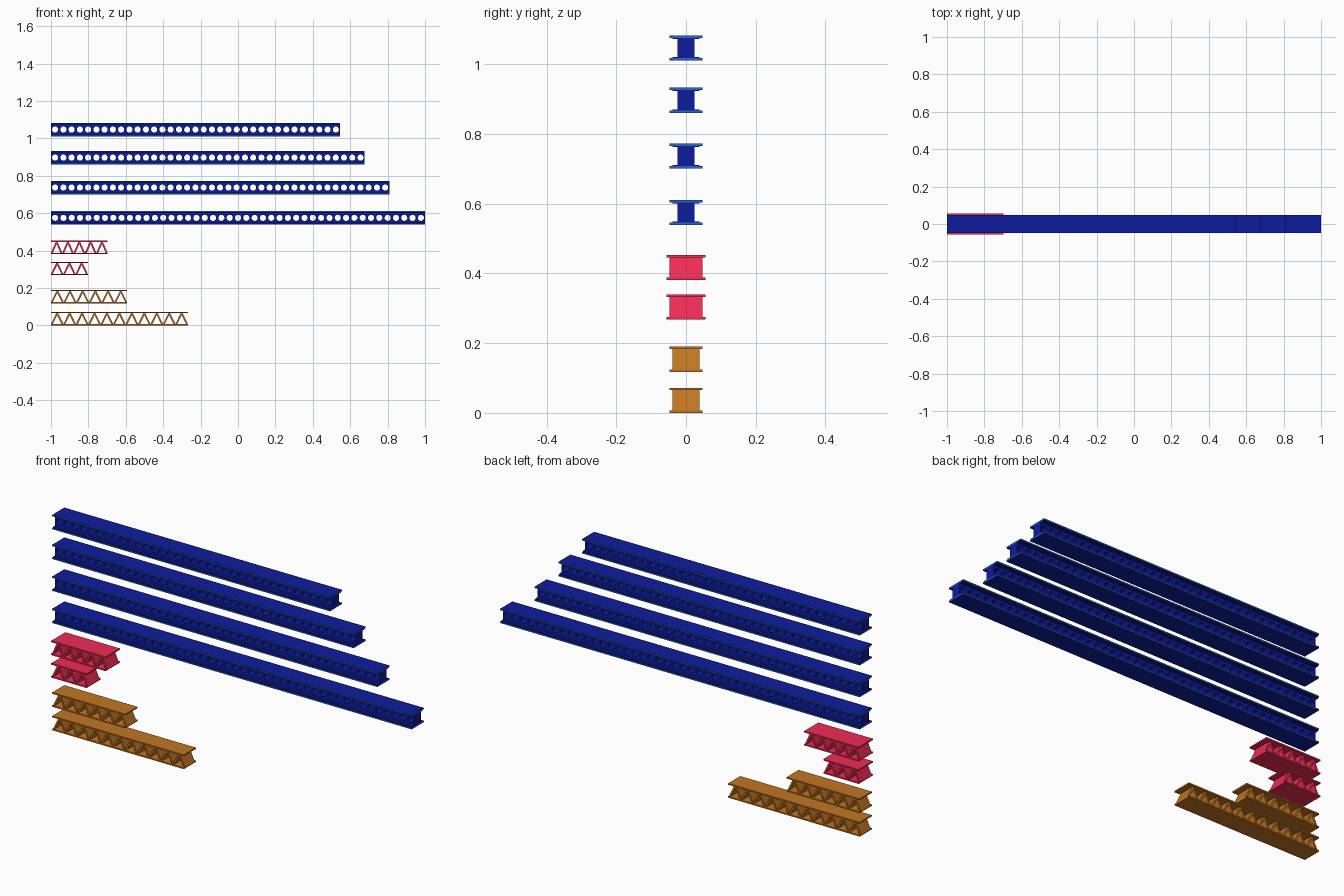
import bpy, bmesh, math

if "Cube" in bpy.data.objects:
    bpy.data.objects.remove(bpy.data.objects["Cube"])

def material(name, rgb):
    m = bpy.data.materials.new(name)
    m.diffuse_color = (*rgb, 1)
    m.use_nodes = True
    m.node_tree.nodes["Principled BSDF"].inputs["Base Color"].default_value = m.diffuse_color
    return m

BLUE = material("blue_paint", (0.004, 0.012, 0.34))
EDGE = material("blue_edge", (0.025, 0.13, 0.55))
RED = material("red_paint", (0.86, 0.025, 0.09))
OCHRE = material("ochre_paint", (0.53, 0.18, 0.016))

H = 0.072      # beam height
T = 0.007      # flange thickness
X0 = -1.0      # common left end

def prism(bm, profile, half_w):
    """Extrude an x-z outline across y."""
    front = [bm.verts.new((x, -half_w, z)) for x, z in profile]
    back = [bm.verts.new((x, half_w, z)) for x, z in profile]
    n = len(profile)
    faces = [bm.faces.new(front), bm.faces.new(back[::-1])]
    for i in range(n):
        j = (i + 1) % n
        faces.append(bm.faces.new((front[i], back[i], back[j], front[j])))
    return faces

def slab(bm, x0, x1, z0, z1, half_w):
    return prism(bm, [(x0, z0), (x1, z0), (x1, z1), (x0, z1)], half_w)

def finish(bm, name, mats):
    bmesh.ops.recalc_face_normals(bm, faces=bm.faces)
    me = bpy.data.meshes.new(name)
    bm.to_mesh(me)
    bm.free()
    for m in mats:
        me.materials.append(m)
    ob = bpy.data.objects.new(name, me)
    bpy.context.collection.objects.link(ob)
    return ob

def flanges(name, x1, z, half_w, mats):
    bm = bmesh.new()
    for z0 in (z, z + H - T):
        for f in slab(bm, X0, x1, z0, z0 + T, half_w):
            f.normal_update()
            if len(mats) > 1 and abs(f.normal.z) < 0.5:
                f.material_index = 1
    finish(bm, name + "_flanges", mats)

def truss_beam(name, x1, z, half_flange, half_web, count, mat):
    flanges(name, x1, z, half_flange, [mat])
    # folded zigzag web made of slanted plates
    bm = bmesh.new()
    p, w = (x1 - X0) / count, 0.010
    lo, hi = z + T, z + H - T
    for i in range(count):
        a = X0 + i * p
        b, m = a + p, a + p / 2
        prism(bm, [(a, lo), (a + w, lo), (m + w / 2, hi), (m - w / 2, hi)], half_web)
        prism(bm, [(b - w, lo), (b, lo), (m + w / 2, hi), (m - w / 2, hi)], half_web)
    finish(bm, name + "_zigzag_web", [mat])

def holed_beam(name, x1, z, count, seg=16):
    flanges(name, x1, z, 0.048, [BLUE, EDGE])
    # thin inner plates under each flange
    lip = 0.003
    bm = bmesh.new()
    slab(bm, X0, x1, z + T, z + T + lip, 0.039)
    slab(bm, X0, x1, z + H - T - lip, z + H - T, 0.039)
    finish(bm, name + "_inner_plates", [BLUE])
    # thick web with a row of round through holes
    bm = bmesh.new()
    p, r, hw = (x1 - X0) / count, 0.0165, 0.024
    hz, cz = H / 2 - T - lip, z + H / 2
    for i in range(count):
        cx = X0 + (i + 0.5) * p
        rings = []
        for y in (-hw, hw):
            inner, outer = [], []
            for k in range(seg):
                t = 2 * math.pi * k / seg
                c, s = math.cos(t), math.sin(t)
                q = max(abs(c), abs(s))
                inner.append(bm.verts.new((cx + r * c, y, cz + r * s)))
                outer.append(bm.verts.new((cx + p / 2 * c / q, y, cz + hz * s / q)))
            rings.append((inner, outer))
        (fi, fo), (bi, bo) = rings
        for k in range(seg):
            j = (k + 1) % seg
            bm.faces.new((fi[k], fo[k], fo[j], fi[j]))
            bm.faces.new((bi[j], bo[j], bo[k], bi[k]))
            bm.faces.new((fi[k], fi[j], bi[j], bi[k]))
            # close the two beam ends only
            mid = (fo[k].co.x + fo[j].co.x) / 2
            if (i == 0 and mid < X0 + 1e-5) or (i == count - 1 and mid > x1 - 1e-5):
                bm.faces.new((fo[k], bo[k], bo[j], fo[j]))
    bmesh.ops.remove_doubles(bm, verts=bm.verts, dist=1e-5)
    finish(bm, name + "_holed_web", [BLUE])

# ochre truss beams at the bottom
truss_beam("ochre_beam_long", -0.268, 0.0, 0.048, 0.039, 11, OCHRE)
truss_beam("ochre_beam_short", -0.593, 0.118, 0.048, 0.039, 6, OCHRE)

# wider red truss beams
truss_beam("red_beam_short", -0.803, 0.268, 0.056, 0.047, 3, RED)
truss_beam("red_beam_long", -0.697, 0.381, 0.056, 0.047, 5, RED)

# blue beams with round holes, longest at the bottom
for n, (x1, z, count) in enumerate([(1.0, 0.539, 45), (0.809, 0.701, 41),
                                    (0.677, 0.861, 38), (0.545, 1.011, 35)]):
    holed_beam(f"blue_beam_{n + 1}", x1, z, count)
